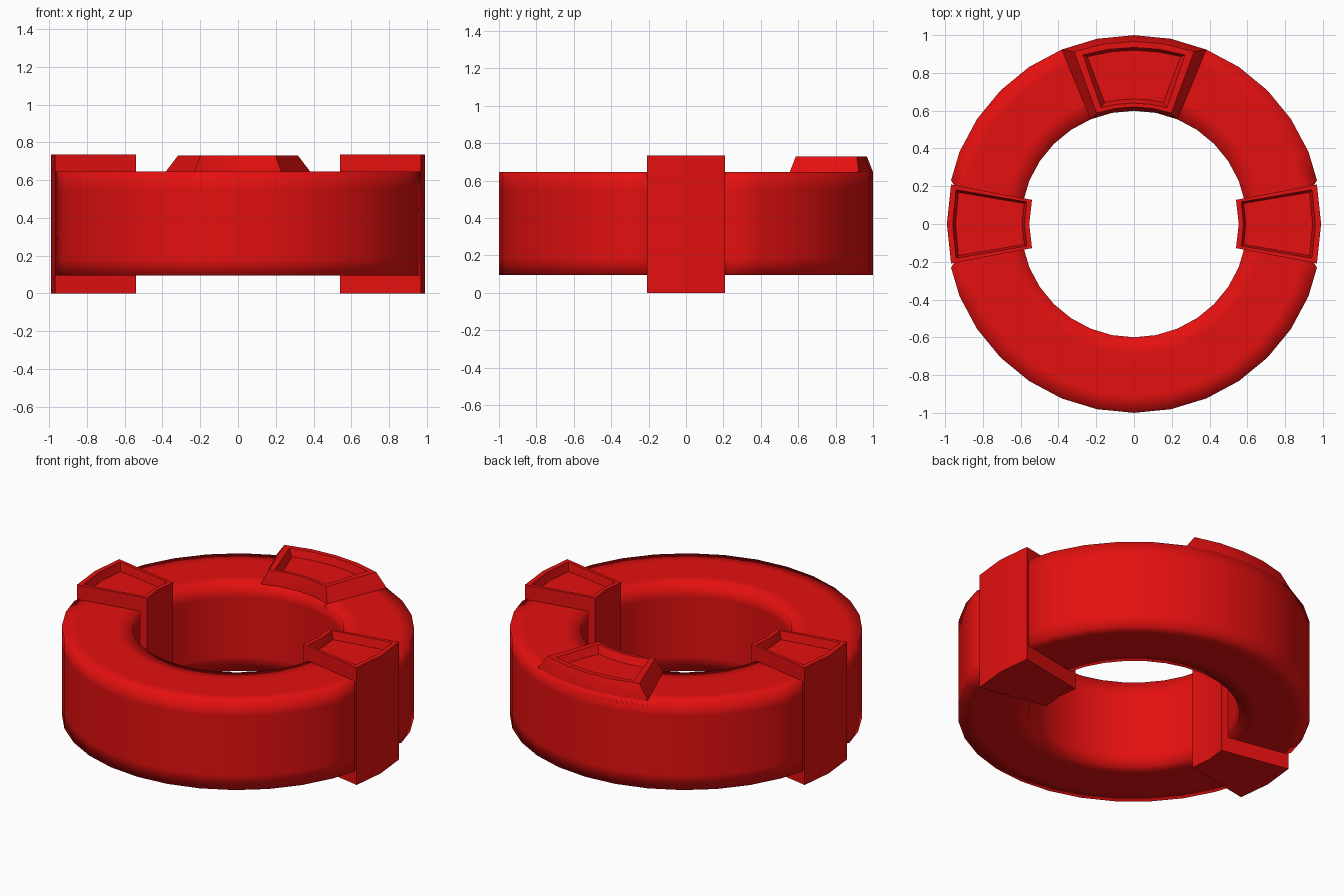
import bpy, bmesh, math

if "Cube" in bpy.data.objects:
    bpy.data.objects.remove(bpy.data.objects["Cube"])

red = bpy.data.materials.new("red")
red.diffuse_color = (0.78, 0.005, 0.005, 1)
red.use_nodes = True
red.node_tree.nodes["Principled BSDF"].inputs["Base Color"].default_value = red.diffuse_color


def finish(bm, name, angle=None):
    bmesh.ops.recalc_face_normals(bm, faces=bm.faces)
    me = bpy.data.meshes.new(name)
    bm.to_mesh(me)
    bm.free()
    me.materials.append(red)
    ob = bpy.data.objects.new(name, me)
    bpy.context.collection.objects.link(ob)
    bpy.ops.object.select_all(action='DESELECT')
    ob.select_set(True)
    bpy.context.view_layer.objects.active = ob
    if angle is None:
        bpy.ops.object.shade_smooth()
    else:
        bpy.ops.object.shade_smooth_by_angle(angle=math.radians(angle))
    return ob


# Ring: square section with support loops, narrow grooves where the side blocks sit
R0, R1, Z0, Z1, S = 0.6, 1.0, 0.095, 0.645, 0.09
profile = [(R1, Z0), (R1, Z0 + S), (R1, Z1 - S), (R1, Z1), (R1 - S, Z1), (R0 + S, Z1),
           (R0, Z1), (R0, Z1 - S), (R0, Z0 + S), (R0, Z0), (R0 + S, Z0), (R1 - S, Z0)]
angles = sorted([i * 11.25 for i in range(32)] + [13.4, 166.6, 193.4, 346.6])
bm = bmesh.new()
rows = []
for a in angles:
    off = abs((a + 90) % 180 - 90)          # degrees away from the x axis
    t = math.radians(a)
    row = []
    for r, z in profile:
        if off < 12 and r == R1:
            r = 0.96
        elif 13 < off < 14 and r in (R0, R1):
            r *= 0.996
        row.append(bm.verts.new((r * math.cos(t), r * math.sin(t), z)))
    rows.append(row)
for i in range(len(rows)):
    a, b = rows[i], rows[(i + 1) % len(rows)]
    for j in range(len(profile)):
        k = (j + 1) % len(profile)
        bm.faces.new((a[j], b[j], b[k], a[k]))
finish(bm, "ring")


# Block: stacked ring-sector outlines (inner r, outer r, inner half angle, outer half angle, z)
def block(name, centre, n, layers):
    bm = bmesh.new()
    loops = []
    for ri, ro, ai, ao, z in layers:
        pts = [(ro, ao * (2 * i / n - 1)) for i in range(n + 1)]
        pts += [(ri, ai * (1 - 2 * i / n)) for i in range(n + 1)]
        loops.append([bm.verts.new((r * math.cos(math.radians(centre + a)),
                                    r * math.sin(math.radians(centre + a)), z)) for r, a in pts])
    m = 2 * n + 2
    for a, b in zip(loops, loops[1:]):
        for j in range(m):
            k = (j + 1) % m
            bm.faces.new((a[j], a[k], b[k], b[j]))
    for lp in (loops[0], loops[-1]):
        for i in range(n):
            bm.faces.new((lp[i], lp[i + 1], lp[m - 2 - i], lp[m - 1 - i]))
    return finish(bm, name, 30)


# Side blocks wrap the full height, with a recessed top panel
for name, c in (("right_block", 0), ("left_block", 180)):
    block(name, c, 2, [(0.555, 0.991, 13.3, 12.2, 0.0), (0.555, 0.991, 13.3, 12.2, 0.735),
                       (0.58, 0.96, 11.6, 10.9, 0.735), (0.592, 0.945, 10.6, 10.2, 0.685)])

# Back block is a raised tapered pad with the same recess
block("back_block", 90, 4, [(0.6, 1.0, 22.5, 22.5, 0.60), (0.6, 1.0, 22.5, 22.5, 0.645),
                            (0.62, 0.967, 18.6, 19.2, 0.73), (0.64, 0.935, 15.8, 16.8, 0.73),
                            (0.662, 0.92, 13.6, 15.6, 0.685)])
